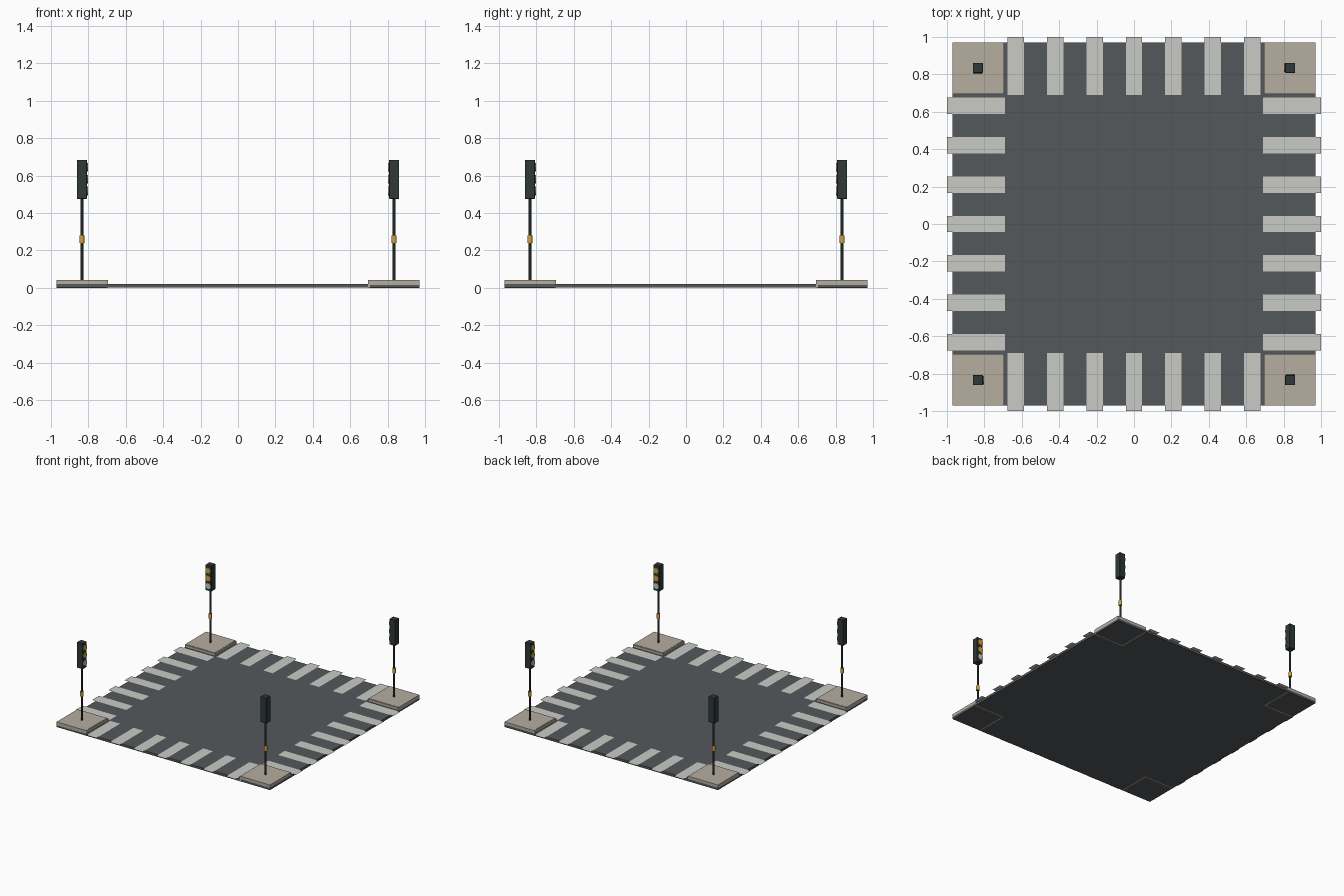
import bpy, bmesh, math
from mathutils import Matrix, Vector

if "Cube" in bpy.data.objects:
    bpy.data.objects.remove(bpy.data.objects["Cube"])


def material(name, rgb):
    m = bpy.data.materials.new(name)
    m.diffuse_color = [(c / 255 / 12.92 if c < 11 else ((c / 255 + 0.055) / 1.055) ** 2.4)
                       for c in rgb] + [1]
    m.use_nodes = True
    m.node_tree.nodes["Principled BSDF"].inputs["Base Color"].default_value = m.diffuse_color
    return m


ASPHALT = material("asphalt grey", (84, 88, 91))
PAINT = material("road paint white", (202, 203, 198))
STONE = material("pavement beige", (181, 173, 160))
POLE = material("pole black", (34, 38, 39))
CASE = material("signal case green black", (46, 56, 56))
GOLD = material("amber", (212, 162, 58))
PALE = material("pale lens", (202, 203, 198))


def finish(name, bm, mat):
    me = bpy.data.meshes.new(name)
    bm.to_mesh(me)
    bm.free()
    ob = bpy.data.objects.new(name, me)
    bpy.context.collection.objects.link(ob)
    me.materials.append(mat)
    return ob


def box(name, lo, hi, mat, rot=Matrix(), bevel=0):
    lo, hi = Vector(lo), Vector(hi)
    bm = bmesh.new()
    bmesh.ops.create_cube(bm, size=1)
    for v in bm.verts:
        v.co = Vector([(lo[i] + hi[i]) / 2 + v.co[i] * (hi[i] - lo[i]) for i in range(3)])
    if bevel:
        bmesh.ops.bevel(bm, geom=bm.edges[:], offset=bevel, segments=1, affect='EDGES')
    bm.transform(rot)
    return finish(name, bm, mat)


def cylinder(name, centre, r, depth, mat, rot=Matrix(), along_x=False, sides=12):
    bm = bmesh.new()
    bmesh.ops.create_cone(bm, cap_ends=True, segments=sides, radius1=r, radius2=r, depth=depth)
    if along_x:
        bm.transform(Matrix.Rotation(math.pi / 2, 4, 'Y'))
    bm.transform(rot @ Matrix.Translation(centre))
    return finish(name, bm, mat)


# Road slab
box("road", (-0.97, -0.97, 0.001), (0.97, 0.97, 0.02), ASPHALT)

P = -0.835
for k in range(4):
    rot = Matrix.Rotation(k * math.pi / 2, 4, 'Z')

    # Crosswalk on this side: flat painted bars overhanging the road edge
    bm = bmesh.new()
    for i in range(-3, 4):
        x = i * 0.211
        bm.faces.new([bm.verts.new((x + sx * 0.044, y, 0.0225)) for sx, y in
                      ((-1, -1.0), (1, -1.0), (1, -0.69), (-1, -0.69))])
    bm.transform(rot)
    finish(f"crosswalk_{k}", bm, PAINT)

    # Corner pavement with kerb strips on the two road sides
    box(f"pavement_{k}", (-0.97, -0.97, 0.015), (-0.703, -0.703, 0.043), STONE, rot)
    box(f"kerb_long_{k}", (-0.97, -0.706, 0), (-0.695, -0.695, 0.041), STONE, rot)
    box(f"kerb_short_{k}", (-0.706, -0.97, 0), (-0.695, -0.706, 0.041), STONE, rot)

    # Traffic light: pole, button collar, case and three lenses
    cylinder(f"signal_pole_{k}", (P, P, 0.265), 0.008, 0.45, POLE, rot)
    cylinder(f"button_collar_{k}", (P, P, 0.26), 0.013, 0.04, GOLD, rot)
    box(f"signal_case_{k}", (P - 0.027, P - 0.027, 0.476), (P + 0.027, P + 0.027, 0.685),
        CASE, rot, 0.002)
    for z, mat, label in ((0.644, GOLD, "top"), (0.581, GOLD, "middle"), (0.518, PALE, "bottom")):
        cylinder(f"{label}_lens_{k}", (P + 0.028, P, z), 0.023, 0.01, mat, rot, True, 16)
